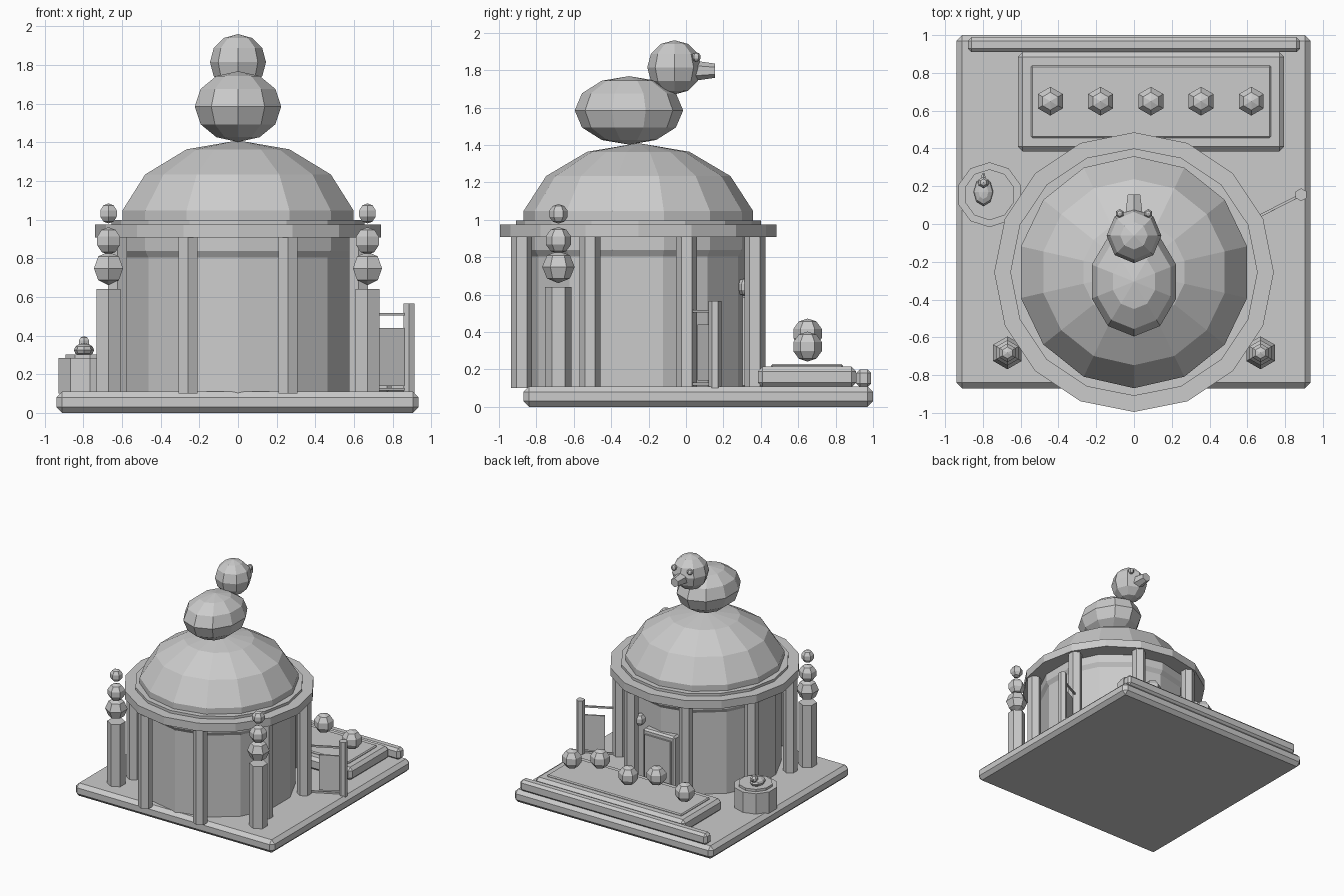
import bpy, math
from mathutils import Vector

if "Cube" in bpy.data.objects:
    bpy.data.objects.remove(bpy.data.objects["Cube"])

grey = bpy.data.materials.new("plain grey")
grey.diffuse_color = (0.6, 0.6, 0.6, 1)
grey.use_nodes = True
grey.node_tree.nodes["Principled BSDF"].inputs["Base Color"].default_value = grey.diffuse_color


def finish(name, scale=(1, 1, 1), bevel=0):
    o = bpy.context.object
    o.name = name
    o.scale = scale
    o.data.materials.append(grey)
    if bevel:
        bpy.ops.object.transform_apply(location=False, rotation=False, scale=True)
        m = o.modifiers.new("bevel", 'BEVEL')
        m.width, m.segments = bevel, 1
    return o


def box(name, lo, hi, bevel=0):
    lo, hi = Vector(lo), Vector(hi)
    bpy.ops.mesh.primitive_cube_add(size=1, location=(lo + hi) / 2)
    return finish(name, hi - lo, bevel)


def cyl(name, x, y, z0, z1, r, sides):
    bpy.ops.mesh.primitive_cylinder_add(vertices=sides, radius=r, depth=z1 - z0,
                                        location=(x, y, (z0 + z1) / 2))
    return finish(name)


def ball(name, loc, size, segs, rings):
    bpy.ops.mesh.primitive_uv_sphere_add(segments=segs, ring_count=rings, radius=1, location=loc)
    return finish(name, size if isinstance(size, tuple) else (size,) * 3)


def cone_y(name, loc, r1, r2, depth):
    bpy.ops.mesh.primitive_cone_add(vertices=6, radius1=r1, radius2=r2, depth=depth,
                                    location=loc, rotation=(-math.pi / 2, 0, 0))
    return finish(name)


# base slab
box("base", (-0.94, -0.87, 0), (0.935, 1.0, 0.11), 0.03)

# round building: wall, cornice rings, dome
CY = -0.255
cyl("drum_wall", 0, CY, 0.1, 0.92, 0.592, 14)
cyl("cornice", 0, CY, 0.907, 0.975, 0.74, 16)
cyl("cornice_step", 0, CY, 0.97, 0.997, 0.655, 16)
ball("dome", (0, CY, 0.9425), (0.63, 0.63, 0.4675), 14, 7)

# eight columns around the wall
for i in range(8):
    a = math.radians(22.5 + 45 * i)
    cyl("column", 0.675 * math.cos(a), CY + 0.675 * math.sin(a), 0.1, 0.91, 0.056, 6)

# door at the back with raised panel and side lamps
box("door_frame", (-0.15, 0.25, 0.1), (0.15, 0.37, 0.6), 0.015)
box("door_panel", (-0.12, 0.36, 0.12), (0.12, 0.385, 0.56))
for s in (-1, 1):
    ball("door_lamp", (0.215 * s, 0.32, 0.64), 0.05, 6, 5)

# front corner posts with stacked balls
for s in (-1, 1):
    x, y = 0.67 * s, -0.682
    cyl("corner_post", x, y, 0.1, 0.64, 0.071, 6)
    ball("post_ball_large", (x, y, 0.748), 0.087, 6, 4)
    ball("post_ball_middle", (x, y, 0.89), 0.071, 6, 5)
    ball("post_ball_small", (x, y, 1.032), 0.052, 6, 5)

# bird on the dome
ball("bird_body", (0, -0.305, 1.585), (0.235, 0.29, 0.183), 10, 6)
ball("bird_head", (0, -0.062, 1.815), 0.145, 8, 6)
cone_y("bird_beak", (0, 0.095, 1.797), 0.055, 0.038, 0.12)
for s in (-1, 1):
    ball("bird_eye", (0.075 * s, 0.055, 1.87), 0.025, 6, 5)

# raised pool with a row of balls at alternating heights, and back kerb
box("pool_rim", (-0.615, 0.385, 0.105), (0.795, 0.91, 0.215), 0.025)
box("pool_surface", (-0.545, 0.455, 0.2), (0.725, 0.84, 0.228), 0.008)
for i in range(5):
    ball("pool_ball", (-0.443 + 0.266 * i, 0.65, 0.322 + 0.07 * (i % 2)), 0.08, 6, 5)
box("back_kerb", (-0.88, 0.91, 0.105), (0.88, 0.99, 0.2), 0.02)

# small round basin with a little bird
cyl("basin", -0.765, 0.155, 0.1, 0.283, 0.172, 10)
cyl("basin_top", -0.765, 0.155, 0.28, 0.303, 0.135, 10)
ball("small_bird_body", (-0.797, 0.17, 0.325), (0.052, 0.075, 0.035), 8, 6)
ball("small_bird_head", (-0.797, 0.22, 0.366), 0.031, 6, 5)
cone_y("small_bird_beak", (-0.797, 0.252, 0.364), 0.014, 0.009, 0.03)

# gate beside the wall: post, rails and panel
cyl("gate_post", 0.885, 0.155, 0.01, 0.567, 0.034, 6)
a, b = Vector((0.66, 0.04, 0)), Vector((0.885, 0.155, 0))
angle = math.atan2(b.y - a.y, b.x - a.x)
mid = (a + b) / 2
for name, z, length, height in (("gate_top_rail", 0.51, 0.25, 0.014),
                                ("gate_bottom_rail", 0.122, 0.25, 0.014),
                                ("gate_panel", 0.29, 0.17, 0.3)):
    c = mid + Vector((0.02, 0.01, 0)) if name == "gate_panel" else mid
    o = box(name, (c.x - length / 2, c.y - 0.007, z - height / 2),
            (c.x + length / 2, c.y + 0.007, z + height / 2))
    o.rotation_euler.z = angle
